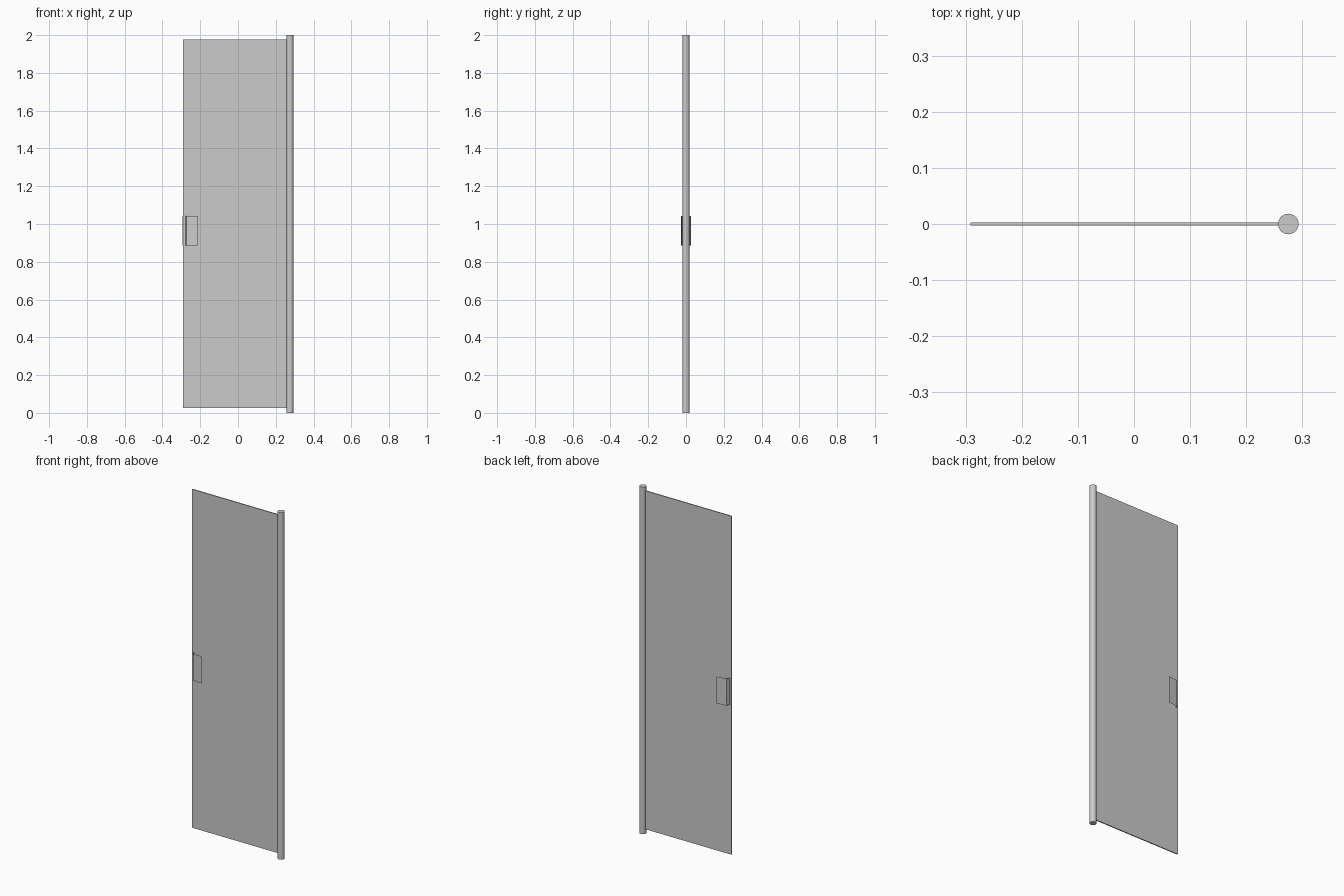
import bpy, bmesh

if "Cube" in bpy.data.objects:
    bpy.data.objects.remove(bpy.data.objects["Cube"])

H0, H1 = 0.887, 1.042  # handle bottom and top


def finish(name, bm, recalc=True):
    if recalc:
        bmesh.ops.recalc_face_normals(bm, faces=bm.faces)
    mesh = bpy.data.meshes.new(name)
    bm.to_mesh(mesh)
    bm.free()
    ob = bpy.data.objects.new(name, mesh)
    bpy.context.collection.objects.link(ob)
    return ob


def smooth(ob, angle=0.6):
    bpy.ops.object.select_all(action='DESELECT')
    ob.select_set(True)
    bpy.context.view_layer.objects.active = ob
    bpy.ops.object.shade_smooth_by_angle(angle=angle)


# hinge post: full-height round bar
bpy.ops.mesh.primitive_cylinder_add(vertices=32, radius=0.0183, depth=2,
                                    location=(0.275, 0, 1))
post = bpy.context.object
post.name = "hinge_post"
smooth(post)

# door panel: thin slab running into the post
bm = bmesh.new()
bmesh.ops.create_cube(bm, size=1)
x0, x1, z0, z1 = -0.291, 0.262, 0.026, 1.977
for v in bm.verts:
    v.co = (x1 if v.co.x > 0 else x0, 0.003 * (1 if v.co.y > 0 else -1),
            z1 if v.co.z > 0 else z0)
finish("door_panel", bm)

# handle: one bent sheet wrapped round the free edge, with a flared grip each side
half = [(-0.2933, 0.002), (-0.291, 0.004), (-0.279, 0.004),
        (-0.276, 0.010), (-0.272, 0.0213), (-0.267, 0.0222), (-0.2135, 0.0263)]
path = [(x, -y) for x, y in reversed(half)] + half
bm = bmesh.new()
low = [bm.verts.new((x, y, H0)) for x, y in path]
high = [bm.verts.new((x, y, H1)) for x, y in path]
for i in range(len(path) - 1):
    bm.faces.new((low[i + 1], low[i], high[i], high[i + 1]))
smooth(finish("handle", bm, recalc=False))
